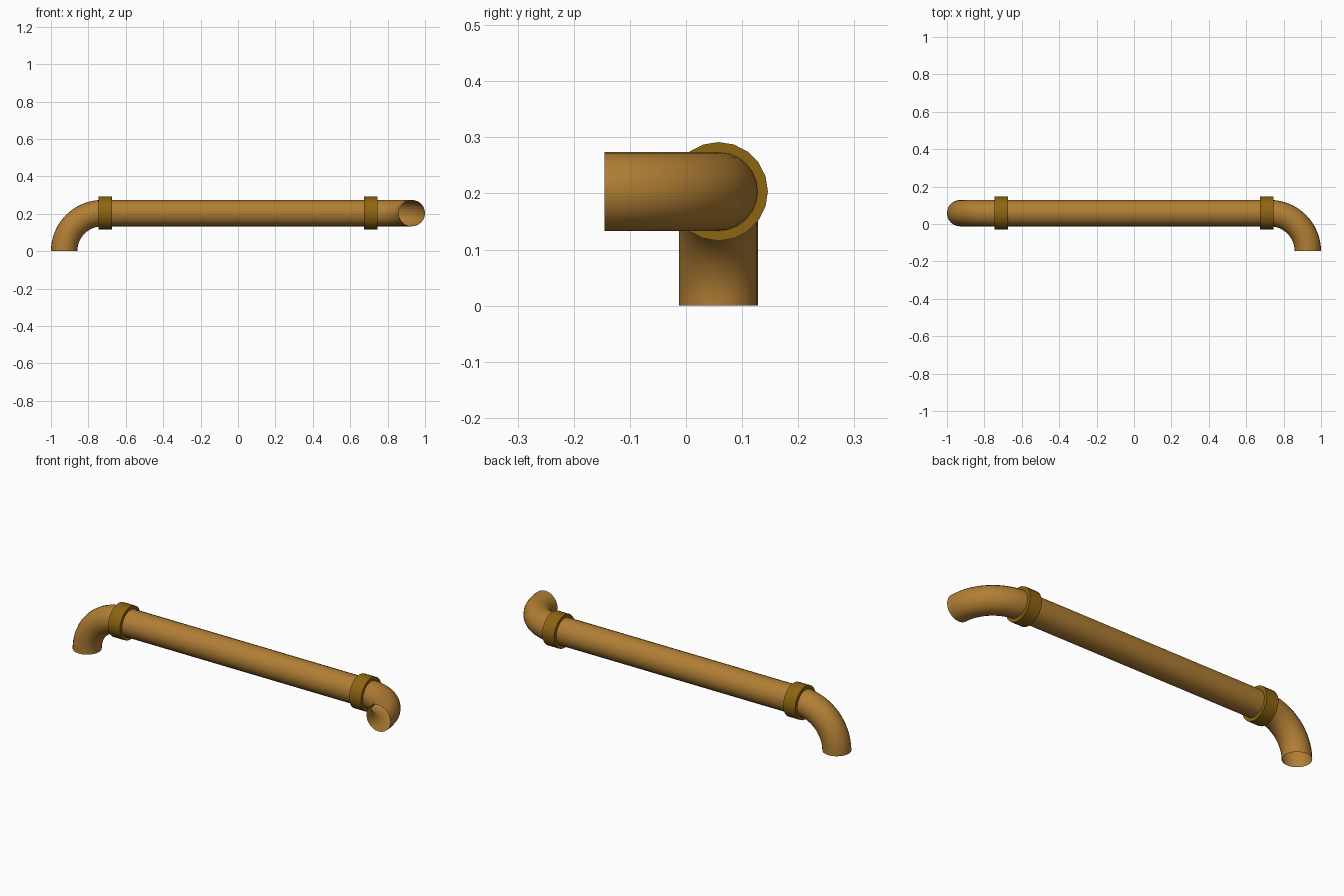
import bpy, bmesh
from math import pi
from mathutils import Matrix, Vector

if "Cube" in bpy.data.objects:
    bpy.data.objects.remove(bpy.data.objects["Cube"])

R, BEND, SIDES = 0.0705, 0.2035, 24
Y, Z = 0.058, 0.2035          # pipe axis
XE = 1 - R - BEND             # where the bends start


def material(name, color):
    m = bpy.data.materials.new(name)
    m.diffuse_color = color
    m.use_nodes = True
    m.node_tree.nodes["Principled BSDF"].inputs["Base Color"].default_value = m.diffuse_color
    return m


copper = material("copper", (0.44, 0.21, 0.035, 1))
brass = material("brass", (0.27, 0.13, 0.006, 1))
along_x = Matrix.Rotation(pi / 2, 4, 'Y')


def finish(bm, name, mat):
    bmesh.ops.recalc_face_normals(bm, faces=bm.faces)
    me = bpy.data.meshes.new(name)
    bm.to_mesh(me)
    bm.free()
    ob = bpy.data.objects.new(name, me)
    bpy.context.collection.objects.link(ob)
    me.materials.append(mat)
    bpy.context.view_layer.objects.active = ob
    ob.select_set(True)
    bpy.ops.object.shade_smooth_by_angle(angle=pi / 6)
    ob.select_set(False)


def cylinder(name, x, r, length, sides, caps, mat):
    bm = bmesh.new()
    bmesh.ops.create_cone(bm, cap_ends=caps, segments=sides, radius1=r, radius2=r,
                          depth=length, matrix=Matrix.Translation((x, Y, Z)) @ along_x)
    finish(bm, name, mat)


def elbow(name, x, center, axis, angle):
    # open quarter bend: a pipe ring spun about the bend centre
    bm = bmesh.new()
    ring = bmesh.ops.create_circle(bm, segments=SIDES, radius=R,
                                   matrix=Matrix.Translation((x, Y, Z)) @ along_x)
    edges = list(bm.edges)
    bmesh.ops.spin(bm, geom=ring["verts"] + edges, cent=Vector(center), axis=axis,
                   angle=angle, steps=16)
    finish(bm, name, copper)


# straight run
cylinder("straight_pipe", 0, R, 2 * XE, SIDES, False, copper)

# left bend turns down, right bend turns to the front
elbow("elbow_down", -XE, (-XE, Y, Z - BEND), (0, 1, 0), -pi / 2)
elbow("elbow_front", XE, (XE, Y - BEND, Z), (0, 0, 1), -pi / 2)

# joint collars
for side, x in (("left", -0.71), ("right", 0.71)):
    cylinder(side + "_collar", x, 0.088, 0.07, 20, True, brass)
